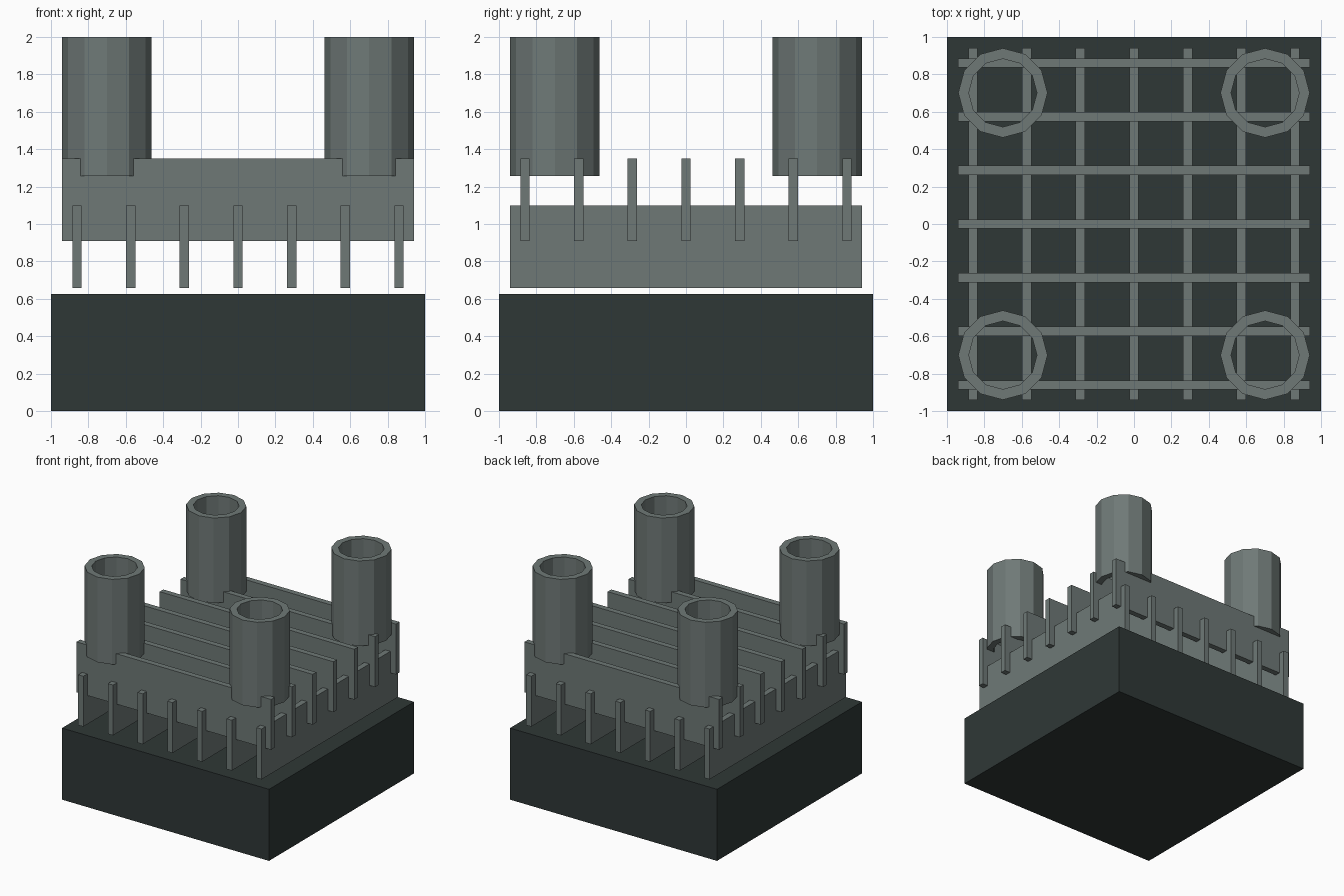
import bpy, bmesh, math

if "Cube" in bpy.data.objects:
    bpy.data.objects.remove(bpy.data.objects["Cube"])


def material(name, rgb):
    m = bpy.data.materials.new(name)
    m.diffuse_color = (*rgb, 1.0)
    m.use_nodes = True
    m.node_tree.nodes["Principled BSDF"].inputs["Base Color"].default_value = m.diffuse_color
    return m


DARK = material("dark slate", (0.028, 0.039, 0.037))
GREY = material("grey steel", (0.158, 0.191, 0.183))


def finish(bm, name, mat):
    bmesh.ops.recalc_face_normals(bm, faces=bm.faces)
    mesh = bpy.data.meshes.new(name)
    bm.to_mesh(mesh)
    bm.free()
    mesh.materials.append(mat)
    obj = bpy.data.objects.new(name, mesh)
    bpy.context.collection.objects.link(obj)
    return obj


def box(name, centre, size, mat):
    bm = bmesh.new()
    bmesh.ops.create_cube(bm, size=1)
    for v in bm.verts:
        v.co = [c + s * p for c, s, p in zip(centre, size, v.co)]
    return finish(bm, name, mat)


def tube(name, cx, cy, z0, z1, r_out, r_in, sides, mat):
    # closed rectangular section swept around the axis
    bm = bmesh.new()
    section = [(r_out, z0), (r_out, z1), (r_in, z1), (r_in, z0)]
    rings = []
    for i in range(sides):
        a = 2 * math.pi * i / sides
        rings.append([bm.verts.new((cx + r * math.cos(a), cy + r * math.sin(a), z))
                      for r, z in section])
    for i in range(sides):
        p, q = rings[i], rings[(i + 1) % sides]
        for k in range(4):
            n = (k + 1) % 4
            bm.faces.new((p[k], q[k], q[n], p[n]))
    return finish(bm, name, mat)


# Solid base block
box("base_block", (0, 0, 0.3125), (2, 2, 0.625), DARK)

# Two crossing layers of beams
for i in range(7):
    t = (i - 3) * 0.287
    box(f"lower_beam_{i + 1}", (t, 0, 0.878), (0.05, 1.88, 0.44), GREY)
    box(f"upper_beam_{i + 1}", (0, t, 1.13), (1.88, 0.05, 0.44), GREY)

# Hollow corner columns
for sx in (-1, 1):
    for sy in (-1, 1):
        side = ("left" if sx < 0 else "right") + ("_front" if sy < 0 else "_back")
        tube(f"column_{side}", sx * 0.701, sy * 0.701, 1.257, 2.0, 0.239, 0.182, 12, GREY)
